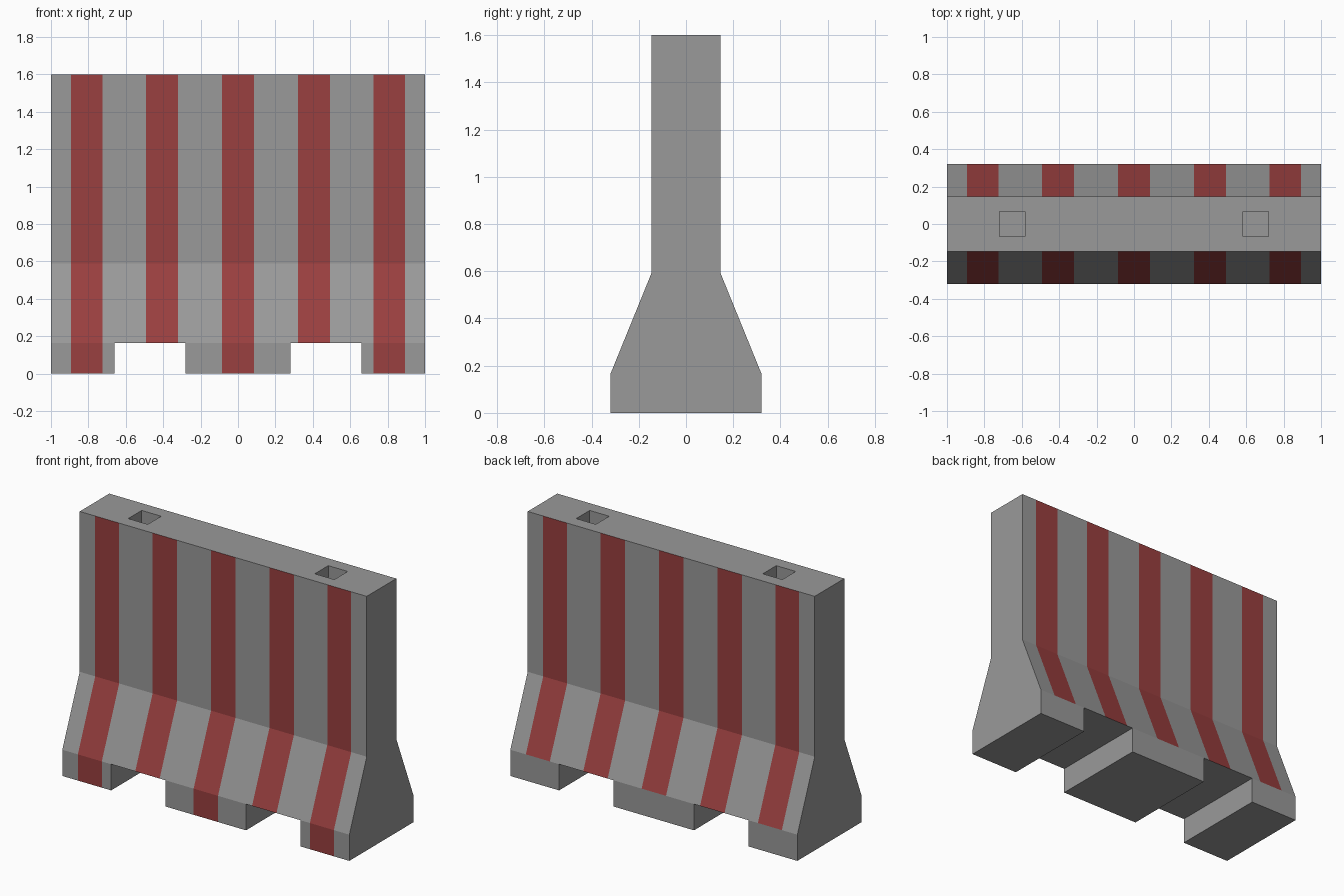
import bpy, bmesh

if "Cube" in bpy.data.objects:
    bpy.data.objects.remove(bpy.data.objects["Cube"])

def material(name, rgb):
    m = bpy.data.materials.new(name)
    m.diffuse_color = (*rgb, 1)
    m.use_nodes = True
    m.node_tree.nodes["Principled BSDF"].inputs["Base Color"].default_value = m.diffuse_color
    return m

# Main dimensions
PROFILE = [(0.32, 0.0), (0.32, 0.165), (0.147, 0.59), (0.147, 1.6)]  # half depth, height
BASE, TOP = 0.165, 1.6
NOTCH, HOLE = (0.28, 0.66), (0.582, 0.718)
HOLE_Y, HOLE_DEPTH = 0.067, 0.15
STRIPES = [(-0.892, -0.725), (-0.492, -0.322), (-0.085, 0.085), (0.322, 0.492), (0.725, 0.892)]

bm = bmesh.new()
verts = {}

def face(pts, mat=0):
    vs = []
    for p in pts:
        k = tuple(round(c, 4) for c in p)
        if k not in verts:
            verts[k] = bm.verts.new(k)
        vs.append(verts[k])
    bm.faces.new(vs).material_index = mat

def strip(a, b, p, q, mat=0):
    """Quad spanning x = a..b between two (y, z) points."""
    face([(a, *p), (b, *p), (b, *q), (a, *q)], mat)

cuts = {-1, 1} | {x for s in STRIPES for x in s}
cuts |= {s * x for s in (-1, 1) for x in NOTCH + HOLE}
cuts = sorted(cuts)

for a, b in zip(cuts, cuts[1:]):
    mid = (a + b) / 2
    notched = NOTCH[0] < abs(mid) < NOTCH[1]
    holed = HOLE[0] < abs(mid) < HOLE[1]
    red = any(l < mid < r for l, r in STRIPES)
    # Front and back faces, the back base course stays plain
    for s in (-1, 1):
        for i, ((y0, z0), (y1, z1)) in enumerate(zip(PROFILE, PROFILE[1:])):
            if i == 0 and notched:
                continue
            strip(a, b, (s * y0, z0), (s * y1, z1), int(red and (i > 0 or s < 0)))
    # Underside
    z = BASE if notched else 0
    strip(a, b, (-0.32, z), (0.32, z))
    # Top with lifting pockets
    ys = [-0.147, -HOLE_Y, HOLE_Y, 0.147]
    for i in range(3):
        if not (holed and i == 1):
            strip(a, b, (ys[i], TOP), (ys[i + 1], TOP))
    if holed:
        f = TOP - HOLE_DEPTH
        strip(a, b, (-HOLE_Y, f), (HOLE_Y, f))
        for y in (-HOLE_Y, HOLE_Y):
            strip(a, b, (y, f), (y, TOP))

# Notch walls, pocket walls and end caps
def wall(x, y, z0, z1):
    face([(x, -y, z0), (x, y, z0), (x, y, z1), (x, -y, z1)])

for s in (-1, 1):
    for x in NOTCH:
        wall(s * x, 0.32, 0, BASE)
    for x in HOLE:
        wall(s * x, HOLE_Y, TOP - HOLE_DEPTH, TOP)
    right = PROFILE + [(HOLE_Y, TOP)]
    left = [(-y, z) for y, z in reversed(right)]
    face([(s, y, z) for y, z in right + left])

bmesh.ops.recalc_face_normals(bm, faces=bm.faces)
mesh = bpy.data.meshes.new("barrier")
bm.to_mesh(mesh)
bm.free()
mesh.materials.append(material("concrete_grey", (0.32, 0.32, 0.32)))
mesh.materials.append(material("stripe_red", (0.32, 0.05, 0.05)))
obj = bpy.data.objects.new("barrier", mesh)
bpy.context.collection.objects.link(obj)
